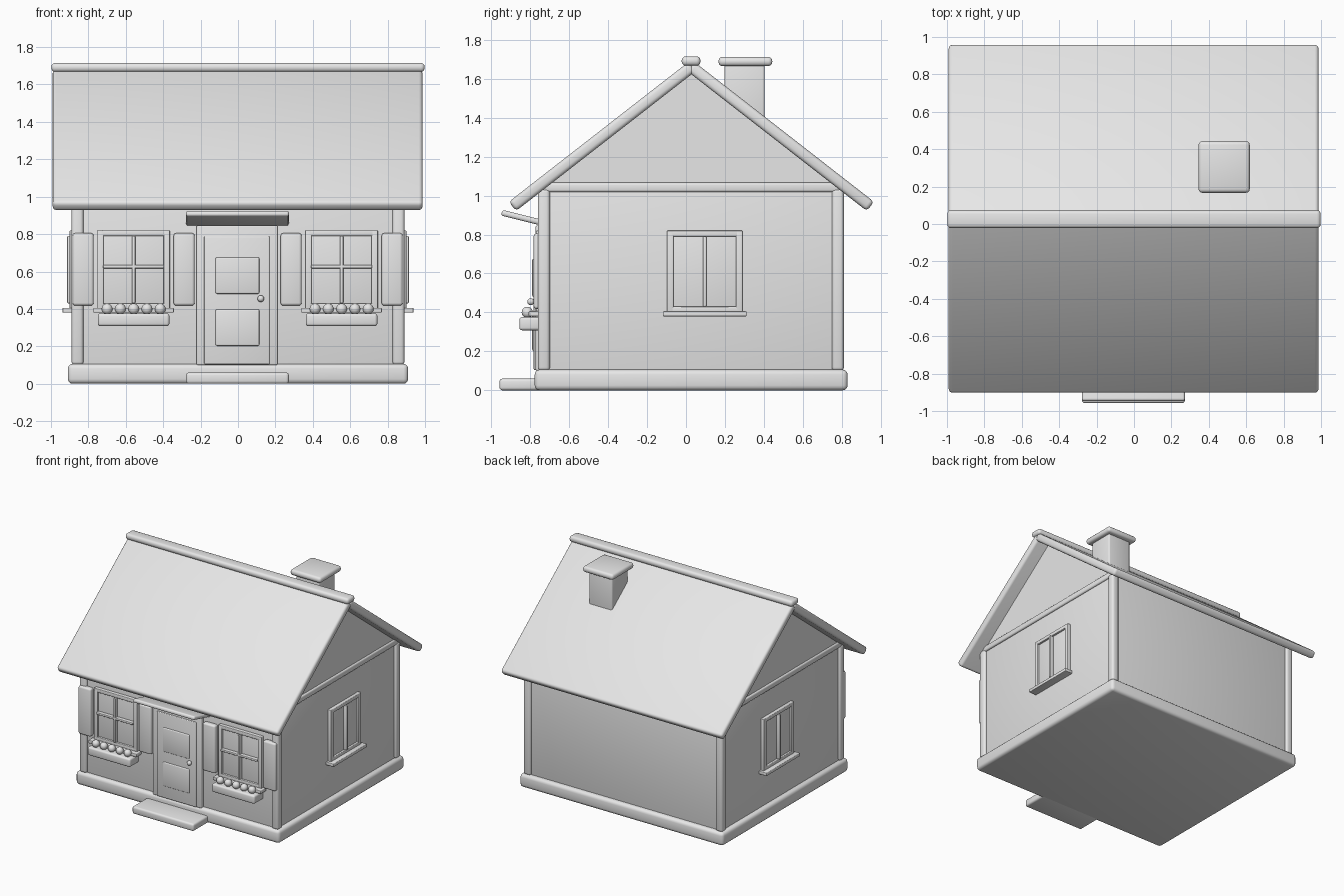
import bpy, bmesh, math
from mathutils import Matrix, Vector

cube = bpy.data.objects.get("Cube")
if cube:
    bpy.data.objects.remove(cube)

GREY = (0.8, 0.8, 0.8, 1)
mat = bpy.data.materials.new("plain grey")
mat.use_nodes = True
mat.diffuse_color = GREY
mat.node_tree.nodes["Principled BSDF"].inputs["Base Color"].default_value = GREY


def finish(name, bm):
    mesh = bpy.data.meshes.new(name)
    bmesh.ops.recalc_face_normals(bm, faces=bm.faces)
    bm.to_mesh(mesh)
    bm.free()
    mesh.materials.append(mat)
    for p in mesh.polygons:
        p.use_smooth = True
    obj = bpy.data.objects.new(name, mesh)
    bpy.context.scene.collection.objects.link(obj)
    return obj


def box(name, x, y, z, bevel=0.01, tilt=0.0):
    """Rounded box from (min, max) ranges, tilted about x through its centre."""
    bm = bmesh.new()
    bmesh.ops.create_cube(bm, size=1)
    size = [r[1] - r[0] for r in (x, y, z)]
    bmesh.ops.scale(bm, vec=size, verts=bm.verts)
    if bevel:
        bmesh.ops.bevel(bm, geom=bm.edges[:], offset=min(bevel, min(size) * 0.45),
                        segments=3, profile=0.5, affect='EDGES')
    obj = finish(name, bm)
    obj.location = [sum(r) / 2 for r in (x, y, z)]
    obj.rotation_euler.x = tilt
    return obj


def ball(name, centre, radius):
    bm = bmesh.new()
    bmesh.ops.create_uvsphere(bm, u_segments=16, v_segments=10, radius=radius,
                              matrix=Matrix.Translation(centre))
    return finish(name, bm)


def span(centre, half):
    return (centre - half, centre + half)


MID = 0.025       # depth of the ridge line
WALL_X, FRONT, BACK = 0.872, -0.742, 0.792

# Base, walls and front step
box("foundation", span(0, 0.91), (-0.777, 0.83), (0, 0.106), 0.025)
box("walls", span(0, WALL_X), (FRONT, BACK), (0.09, 1.04), 0.006)
box("front_step", span(-0.003, 0.275), (-0.958, -0.70), (0, 0.06), 0.015)

# Triangular gable block under the roof
bm = bmesh.new()
bmesh.ops.create_cone(bm, cap_ends=True, segments=3, radius1=1, radius2=1, depth=1)
for v in bm.verts:
    x = WALL_X if v.co.z > 0 else -WALL_X
    if v.co.y > 0.5:
        v.co = Vector((x, MID, 1.63))
    else:
        v.co = Vector((x, FRONT if v.co.x < 0 else BACK, 1.03))
gable = finish("gable", bm)
for p in gable.data.polygons:
    p.use_smooth = False

# Corner posts and gable beams
for sx in (-1, 1):
    side = "left" if sx > 0 else "right"
    for depth, y in (("front", -0.73), ("back", 0.78)):
        box(f"{side}_{depth}_post", span(sx * 0.858, 0.032), span(y, 0.031), (0.1, 1.035), 0.018)
    box(f"{side}_gable_beam", span(sx * 0.86, 0.026), (-0.74, 0.79), (1.018, 1.066), 0.012)

# Roof slabs and ridge cap
ANGLE = math.radians(37.9)
LENGTH, THICK = 1.17, 0.06
APEX = Vector((0, 0.028, 1.66))
for sy, name in ((-1, "front_roof"), (1, "back_roof")):
    c = APEX + Vector((0, sy * math.cos(ANGLE), -math.sin(ANGLE))) * (LENGTH / 2 - 0.005)
    box(name, span(-0.002, 0.989), span(c.y, LENGTH / 2), span(c.z, THICK / 2), 0.02, -sy * ANGLE)
box("ridge_cap", span(0, 0.998), span(0.026, 0.048), (1.667, 1.715), 0.02)

# Chimney
box("chimney_stack", span(0.482, 0.103), span(0.301, 0.103), (1.3, 1.69), 0.012)
box("chimney_cap", span(0.482, 0.137), span(0.305, 0.138), (1.665, 1.712), 0.02)

# Door with frame, panels, knob and canopy
box("door_frame", span(-0.005, 0.217), (-0.772, -0.73), (0.1, 0.847), 0.008)
box("door", span(-0.006, 0.175), (-0.782, -0.74), (0.104, 0.788), 0.006)
for name, z in (("upper", 0.578), ("lower", 0.3)):
    box(f"{name}_door_panel", span(-0.003, 0.117), (-0.79, -0.76), span(z, 0.097), 0.007)
ball("door_knob", (0.122, -0.797, 0.455), 0.018)
box("door_canopy", span(-0.003, 0.275), (-0.95, -0.71), (0.868, 0.898), 0.012, math.radians(-14))


def window(name, put, centre, crossbar):
    """Window built along a wall; put maps (along, out, up) ranges to a box."""
    for s, edge in ((-1, "first"), (1, "second")):
        put(f"{name}_{edge}_jamb", span(centre + s * 0.177, 0.017), (-0.02, 0.028), (0.4, 0.82))
    for part, z in (("head", 0.805), ("foot", 0.415)):
        put(f"{name}_{part}", span(centre, 0.192), (-0.02, 0.028), span(z, 0.015))
    put(f"{name}_glass", span(centre, 0.175), (-0.02, 0.012), (0.41, 0.81))
    put(f"{name}_upright_bar", span(centre, 0.009), (0, 0.041), (0.43, 0.79))
    if crossbar:
        put(f"{name}_crossbar", span(centre, 0.163), (0, 0.041), span(0.626, 0.009))
    put(f"{name}_sill", span(centre, 0.215), (-0.02, 0.066), (0.38, 0.406))


def put_front(name, along, out, up):
    box(name, along, (FRONT - out[1], FRONT - out[0]), up, 0.005)


# Front windows with shutters, flower boxes and flowers
for cx, side in ((-0.558, "right"), (0.554, "left")):
    window(f"front_{side}_window", put_front, cx, True)
    for s, edge in ((-1, "first"), (1, "second")):
        box(f"{side}_{edge}_shutter", span(cx + s * 0.27, 0.056), (-0.782, -0.735), (0.418, 0.805), 0.014)
    box(f"{side}_flower_box", span(cx, 0.191), (-0.856, -0.735), (0.308, 0.376), 0.014)
    for i in range(5):
        ball(f"{side}_flower_{i + 1}", (cx + (i - 2) * 0.071, -0.815, 0.4), 0.029)

# Side windows
for sx, side in ((-1, "right"), (1, "left")):
    def put_side(name, along, out, up, sx=sx):
        box(name, sorted(sx * (WALL_X + o) for o in out), along, up, 0.005)
    window(f"{side}_side_window", put_side, 0.096, False)
